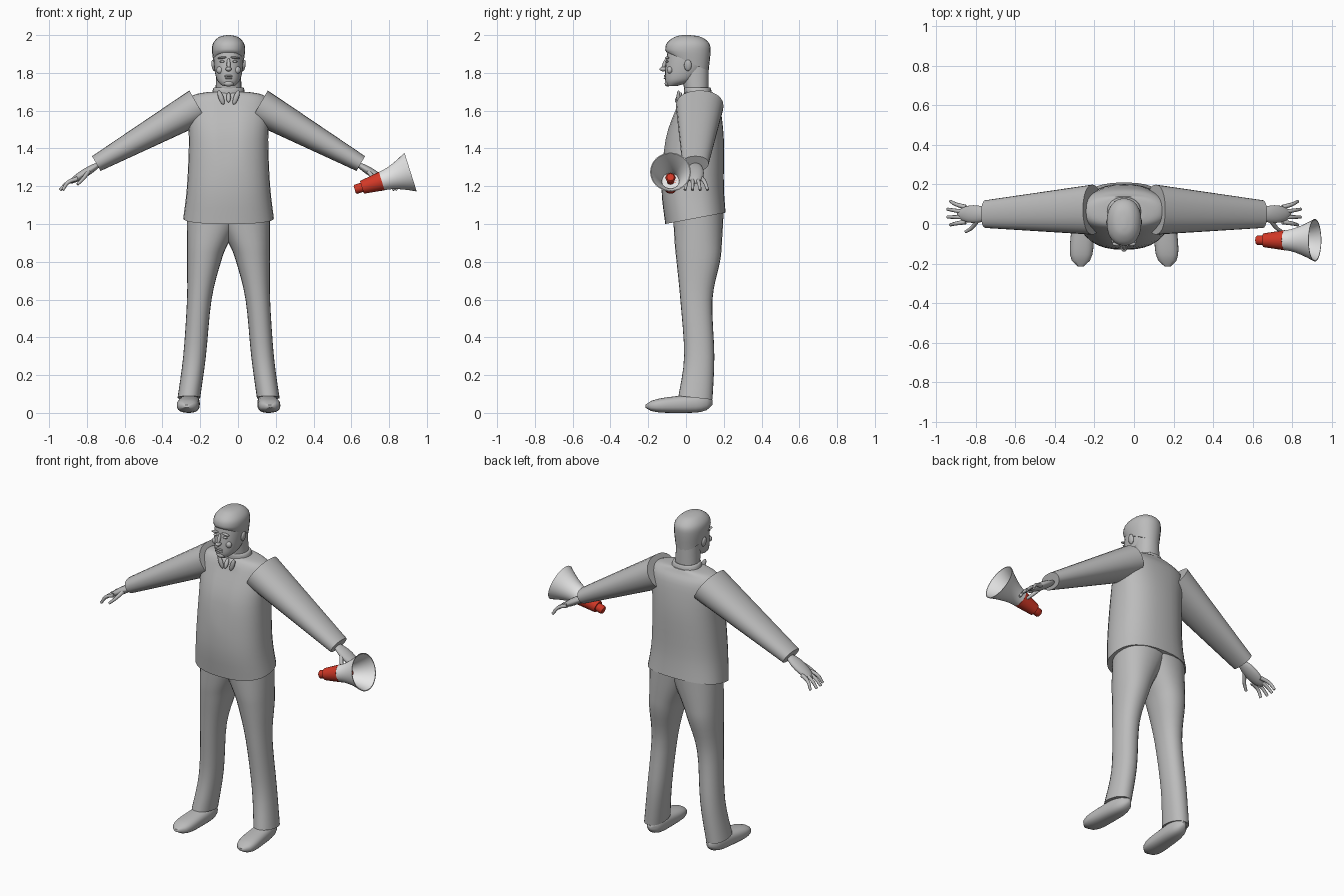
import bpy, bmesh, math
from mathutils import Vector, Matrix

if "Cube" in bpy.data.objects:
    bpy.data.objects.remove(bpy.data.objects["Cube"])

MIDDLE = -.05  # the figure's own mirror plane
X, Y, Z = Matrix.Identity(3)


def material(name, *color):
    made = bpy.data.materials.new(name)
    made.use_nodes = True
    made.diffuse_color = (*color, 1)
    made.node_tree.nodes["Principled BSDF"].inputs["Base Color"].default_value = (*color, 1)
    return made


grey = material("plain grey", .5, .5, .5)
white = material("bell white", .8, .8, .8)
red = material("signal red", .65, .04, .02)


def place(name, data, mat=grey, mirror=False, origin=MIDDLE):
    made = bpy.data.objects.new(name, data)
    bpy.context.collection.objects.link(made)
    data.materials.append(mat)
    made.location.x = origin
    if mirror:
        made.modifiers.new("mirror", 'MIRROR')
    return made


def finish(name, bm, **options):
    bmesh.ops.recalc_face_normals(bm, faces=bm.faces)
    mesh = bpy.data.meshes.new(name)
    bm.to_mesh(mesh)
    bm.free()
    mesh.shade_smooth()
    mesh.set_sharp_from_angle(angle=math.radians(50))
    return place(name, mesh, **options)


def blend(before, start, end, after, t):
    """Smooth curve from start to end, guided by both neighbours."""
    slope_in, slope_out = (end - before) / 2, (after - start) / 2
    ease = t * t * (3 - 2 * t)
    return (start + (end - start) * ease + slope_in * t * (1 - t) ** 2
            - slope_out * t * t * (1 - t))


def smooth(rows, steps=4):
    """Add in-between rows to a short list of key rows."""
    padded = [rows[0], *rows, rows[-1]]
    result = []
    for group in zip(padded, padded[1:], padded[2:], padded[3:]):
        for step in range(steps):
            result.append([blend(*values, step / steps) for values in zip(*group)])
    return result + [rows[-1]]


def loft(name, rings, u=X, v=Y, sides=24, power=2.2, tilt=0, **options):
    """Skin rings of (centre, u radius, v radius); tilt slants the first rings."""
    bm = bmesh.new()
    loops = []
    for index, (centre, wide, deep) in enumerate(rings):
        slant = Z * tilt * max(0, 1 - index / 4)
        loop = []
        for side in range(sides):
            angle = math.tau * side / sides
            across, along = (math.copysign(abs(part) ** (2 / power), part)
                             for part in (math.cos(angle), math.sin(angle)))
            loop.append(bm.verts.new(centre + u * wide * across + (v * deep + slant) * along))
        loops.append(loop)
    for lower, upper in zip(loops, loops[1:]):
        for side in range(sides):
            bm.faces.new((lower[side], lower[side - 1], upper[side - 1], upper[side]))
    bm.faces.new(loops[0])
    bm.faces.new(loops[-1])
    return finish(name, bm, **options)


def column(name, rows, **options):
    """Upright loft from rows of (z, inner x, outer x, front y, back y)."""
    rings = [(Vector((inner + outer, front + back, 2 * z)) / 2,
              (outer - inner) / 2, (back - front) / 2)
             for z, inner, outer, front, back in smooth(rows)]
    return loft(name, rings, **options)


def centred(name, rows, **options):
    """Upright loft from rows of (z, half width, front y, back y)."""
    return column(name, [(z, -half, half, front, back) for z, half, front, back in rows], **options)


def ball(name, centre, size, turn=0, axis='Y', mirror=True):
    bm = bmesh.new()
    matrix = (Matrix.Translation(centre) @ Matrix.Rotation(math.radians(turn), 4, axis)
              @ Matrix.Diagonal((*size, 1)))
    bmesh.ops.create_uvsphere(bm, u_segments=16, v_segments=10, radius=1, matrix=matrix)
    return finish(name, bm, mirror=mirror)


def digit(name, *points):
    """A tapered finger along a curved line."""
    curve = bpy.data.curves.new(name, 'CURVE')
    curve.dimensions, curve.use_fill_caps = '3D', True
    curve.bevel_depth, curve.bevel_resolution, curve.resolution_u = .011, 2, 4
    spline = curve.splines.new('BEZIER')
    spline.bezier_points.add(len(points) - 1)
    for index, (knot, point) in enumerate(zip(spline.bezier_points, points)):
        knot.co, knot.radius = point, 1.1 - .2 * index
        knot.handle_left_type = knot.handle_right_type = 'AUTO'
    place(name, curve, mirror=True)


# Jacket body, with a shallow groove where the front closes
jacket = centred("jacket", [
    (1.03, .24, -.11, .21), (1.2, .22, -.13, .2), (1.45, .21, -.11, .2),
    (1.62, .22, -.05, .18), (1.68, .19, -.02, .15), (1.7, .1, 0, .14)],
    sides=32, power=2.4, tilt=.03)
for vertex in jacket.data.vertices:
    x, y, z = vertex.co
    if abs(x) < .01 and y < 0 and 1.35 < z < 1.65:
        vertex.co.y += .01

# Collar with its points and the knot between them
centred("collar", [(1.67, .09, -.01, .14), (1.72, .08, -.01, .13), (1.72, .06, 0, .12)], tilt=.01)
ball("collar_points", (.04, -.04, 1.67), (.014, .01, .04), turn=20)
ball("knot", (0, -.04, 1.67), (.012, .012, .03), turn=-30, axis='X', mirror=False)

# Sleeves, tapering evenly from shoulder to cuff
shoulder, cuff = Vector((.22, .07, 1.59)), Vector((.7, .05, 1.32))
sleeve = [(shoulder.lerp(cuff, t), .09 - .045 * t, .12 - .05 * t)
          for t in (step / 8 for step in range(-1, 9))]
sleeve.append((cuff, .03, .04))
loft("sleeves", sleeve, u=Vector((.5, 0, .87)), mirror=True)

# Hands
ball("palms", (.76, .05, 1.27), (.1, .045, .022), turn=32)
for index, name in enumerate(("little", "ring", "middle", "index")):
    root, tip = .085 - .025 * index, .115 - .04 * index
    reach = .9 - .015 * abs(index - 1.5)
    digit(name + "_fingers", (.8, root, 1.24), (.85, (root + tip) / 2, 1.22), (reach, tip, 1.18))
digit("thumbs", (.74, .02, 1.28), (.77, -.02, 1.24), (.8, -.04, 1.21))

# Trousers, meeting at the crotch and flaring at the hem
column("trousers", [
    (.08, .15, .27, -.04, .14), (.3, .12, .24, -.01, .15), (.6, .09, .22, -.03, .14),
    (.8, .04, .22, -.05, .18), (.9, 0, .22, -.06, .19), (1.08, -.1, .22, -.07, .2)],
    tilt=-.01, mirror=True)

# Shoes, rounded at both ends and lower toward the toe
shoe = []
for step in range(13):
    t = step / 12
    rounding = max(.05, 1 - (2 * t - 1) ** 4) ** .5
    height = .055 - .02 * t
    shoe.append((Vector((.2 + .02 * t, .14 - .355 * t, height)),
                 (.05 + .015 * t) * rounding, height * rounding))
loft("shoes", shoe, v=Z, power=2.5, mirror=True)

# Neck, head and hair
centred("neck", [(1.66, .07, 0, .12), (1.83, .065, -.03, .12)])
centred("head", [
    (1.73, .03, -.1, -.05), (1.76, .06, -.11, .04), (1.82, .075, -.11, .1),
    (1.9, .08, -.1, .12), (1.96, .07, -.09, .1)])
centred("hair", [
    (1.86, .08, -.1, .12), (1.92, .088, -.11, .13), (1.96, .08, -.1, .12),
    (1.99, .05, -.06, .08), (2, .01, -.02, .02)], tilt=-.05)
ball("ears", (.08, .01, 1.84), (.01, .02, .03), turn=8)

# Face
ball("nose_bridge", (0, -.115, 1.845), (.01, .01, .035), turn=-20, axis='X', mirror=False)
ball("nose_tip", (0, -.12, 1.82), (.016, .02, .012), mirror=False)
ball("brows", (.035, -.1, 1.88), (.025, .011, .006), turn=7)
ball("eyes", (.033, -.1, 1.86), (.014, .008, .006))
ball("cheeks", (.045, -.085, 1.815), (.02, .016, .02))
for name, z in (("upper_lip", 1.784), ("lower_lip", 1.772)):
    ball(name, (0, -.11, z), (.022, .008, .005), mirror=False)
ball("chin", (0, -.097, 1.744), (.026, .016, .016), mirror=False)

# Megaphone, turned around its own tilted axis
tip_angle = math.radians(17.5)
axis = Vector((math.cos(tip_angle), 0, math.sin(tip_angle)))
rear = Vector((.618, -.082, 1.182))


def turned(name, profile, mat, sides):
    loft(name, [(rear + axis * along, radius, radius) for along, radius in profile],
         u=axis.cross(Y), sides=sides, power=2, mat=mat, origin=0)


flare = [(.15 + .16 * t, .05 + .058 * t ** 1.5) for t in (step / 6 for step in range(7))]
lining = [(along, radius - .005) for along, radius in reversed(flare)]
turned("megaphone_bell", flare + lining, white, 32)
turned("megaphone_body", [(.04, .035), (.15, .051)], red, 20)
turned("megaphone_knob", [(0, .02), (.006, .025), (.05, .025)], red, 12)
turned("megaphone_horn_core", [(.15, .02), (.21, .028), (.22, .02)], red, 8)
